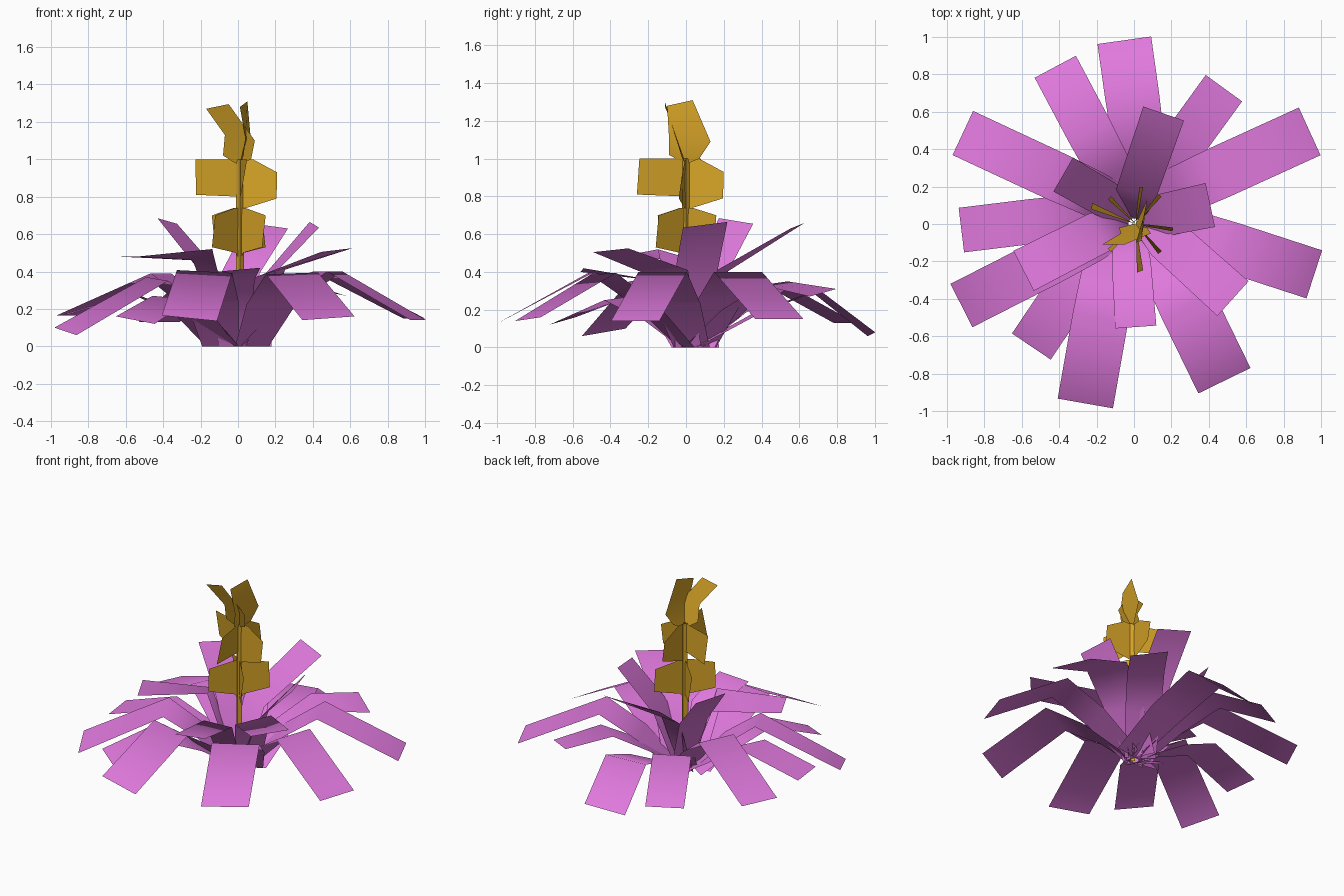
import bpy
from math import cos, sin, radians

if "Cube" in bpy.data.objects:
    bpy.data.objects.remove(bpy.data.objects["Cube"])


def material(name, rgb):
    m = bpy.data.materials.new(name)
    m.diffuse_color = (*rgb, 1)
    m.use_nodes = True
    m.node_tree.nodes["Principled BSDF"].inputs["Base Color"].default_value = m.diffuse_color
    return m


LEAF = material("leaf_purple", (0.74, 0.19, 0.72))
GOLD = material("flower_gold", (0.66, 0.36, 0.02))


def make(name, verts, faces, mat):
    me = bpy.data.meshes.new(name)
    me.from_pydata(verts, [], faces)
    me.materials.append(mat)
    me.polygons.foreach_set("use_smooth", [True] * len(faces))
    ob = bpy.data.objects.new(name, me)
    bpy.context.collection.objects.link(ob)
    return ob


def ribbon(name, angle, heading, profile):
    """Bent strip running along heading, its tip centred at the polar angle.
    Profile rows are (distance, height, half width, roll); the last row is the tip."""
    c, s = cos(radians(heading)), sin(radians(heading))
    tip_r = profile[-1][0]
    side = tip_r * sin(radians(angle - heading))
    verts = []
    for r, z, w, roll in profile:
        for k in (-1, 1):
            o = side + k * w
            verts.append((r * c - o * s, r * s + o * c, z + k * roll))
    faces = [(2 * i, 2 * i + 1, 2 * i + 3, 2 * i + 2) for i in range(len(profile) - 1)]
    return make(name, verts, faces, LEAF)


def blade(name, angle, outline, twist=40):
    """Slightly twisted upright petal on the stem axis; outline is (radius, height)."""
    mid = sum(z for _, z in outline) / len(outline)
    verts = []
    for r, z in outline:
        a = radians(angle + twist * (z - mid))
        verts.append((0.01 + r * cos(a), r * sin(a), z))
    return make(name, verts, [tuple(range(len(outline)))], GOLD)


# Outer drooping leaves: angle, heading, tip distance, tip height, half width, roll, knee distance, knee height
outer = [
    (93, 98, 0.98, 0.07, 0.145, -0.01, 0.68, 0.30), (116.6, 118, 0.94, 0.13, 0.125, 0.0, 0.55, 0.32),
    (152, 155, 1.035, 0.165, 0.13, 0.0, 0.48, 0.39), (182, 187, 0.92, 0.17, 0.12, 0.0, 0.55, 0.28),
    (205.3, 207, 1.02, 0.08, 0.13, -0.02, 0.47, 0.36), (230, 236, 0.85, 0.14, 0.125, -0.02, 0.5, 0.26),
    (254.8, 260, 0.99, 0.15, 0.15, -0.015, 0.52, 0.40), (300, 296, 0.965, 0.15, 0.155, 0.01, 0.52, 0.39),
    (-15.6, -18, 1.0, 0.14, 0.135, 0.0, 0.53, 0.40), (27.8, 24.5, 1.06, 0.15, 0.14, 0.0, 0.53, 0.40),
    (56.5, 54, 0.87, 0.29, 0.12, 0.02, 0.55, 0.34),
]
for i, (a, h, r, z, w, roll, kr, kz) in enumerate(outer):
    ribbon(f"outer_leaf_{i}", a, h, [(0.03, 0, 0.1, 0), (kr * 0.52, kz * 0.58, w * 0.95, 0),
                                     (kr, kz, w, roll * 0.5), (r, z, w, roll)])

# Inner raised leaves: angle, heading, tip distance, tip height, half width, tip roll, knee distance, height, roll
inner = [
    (75, 71, 0.61, 0.645, 0.115, 0.015, 0.16, 0.39, 0), (145, 150, 0.46, 0.67, 0.105, 0.015, 0.20, 0.40, 0),
    (14, 12, 0.42, 0.65, 0.12, 0.015, 0.17, 0.38, 0), (203, 207, 0.64, 0.48, 0.12, 0, 0.19, 0.49, 0.03),
    (-37, -42, 0.66, 0.515, 0.125, 0.01, 0.18, 0.39, 0.02), (271, 274, 0.55, 0.41, 0.11, 0.01, 0.20, 0.36, 0),
]
for i, (a, h, r, z, w, roll, kr, kz, kroll) in enumerate(inner):
    ribbon(f"inner_leaf_{i}", a, h, [(0.03, 0, 0.08, 0), (kr, kz, w * 0.95, kroll), (r, z, w, roll)])

# Slim flower stem
bpy.ops.mesh.primitive_cone_add(vertices=4, radius1=0.02, radius2=0.022, depth=1.0,
                                end_fill_type='NOTHING', location=(0.01, 0, 0.5))
stem = bpy.context.object
stem.name = "flower_stem"
stem.data.materials.append(GOLD)

# Lower tier of petals, set diagonally
for i, a in enumerate((50, 135, 225, 310)):
    blade(f"lower_petal_{i}", a, [(0, 0.46), (0.03, 0.50), (0.2, 0.53), (0.2, 0.70),
                                  (0.04, 0.74), (0, 0.74)])

# Middle tier of petals: two square, two chamfered
for i, a in enumerate((158, 275)):
    blade(f"middle_square_petal_{i}", a, [(0, 0.80), (0.26, 0.81), (0.25, 1.0), (0, 1.0)])
for i, a in enumerate((-8, 82)):
    blade(f"middle_chamfered_petal_{i}", a, [(0, 0.73), (0.07, 0.75), (0.2, 0.79),
                                             (0.2, 0.93), (0.07, 1.0), (0, 1.0)])

# Top petals: two crossed sheets that bend near the tip
top = [(-0.08, 1.02), (0, 0.97), (0.07, 1.0), (0.09, 1.1), (-0.07, 1.13), (-0.05, 1.295), (-0.17, 1.27)]
faces = [(0, 1, 2, 3, 4), (4, 3, 5, 6)]
lean = [-0.02, 0, -0.02, -0.05, -0.05, -0.11, -0.11]
make("top_petal_front", [(u, d, z) for (u, z), d in zip(top, lean)], faces, GOLD)
side = [(-0.09, 1.02), (0, 0.97), (0.07, 1.0), (0.13, 1.09), (-0.09, 1.11), (0.035, 1.31), (-0.1, 1.28)]
sway = [0.03, 0.01, 0.05, 0.07, 0.04, 0.05, 0.01]
make("top_petal_side", [(d, u, z) for (u, z), d in zip(side, sway)], faces, GOLD)
